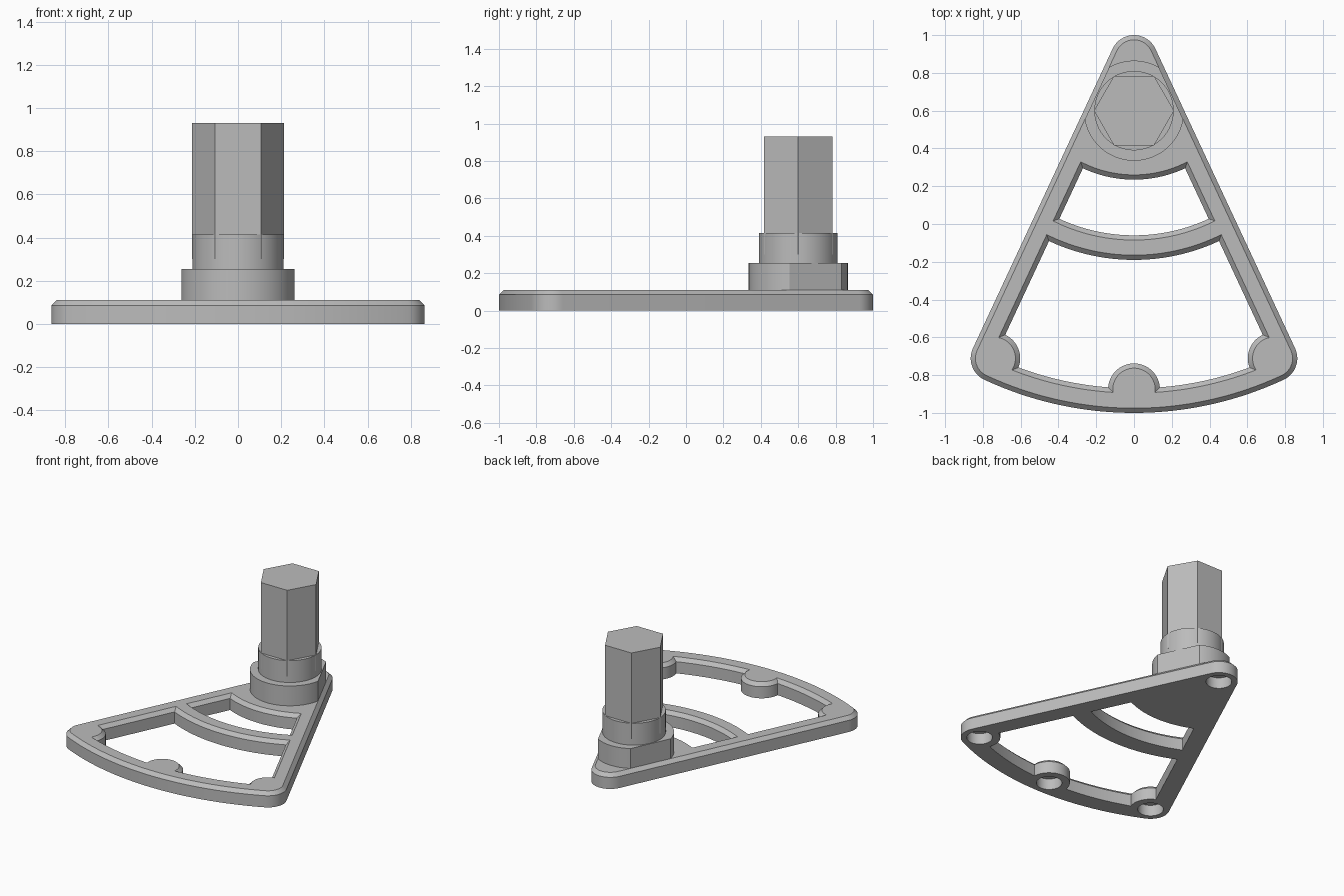
import bpy
from math import sin, cos, asin, radians, pi

cube = bpy.data.objects.get("Cube")
if cube:
    bpy.data.objects.remove(cube, do_unlink=True)

grey = bpy.data.materials.new("plain grey")
grey.use_nodes = True
colour = (0.5, 0.5, 0.5, 1)
grey.diffuse_color = colour
grey.node_tree.nodes["Principled BSDF"].inputs["Base Color"].default_value = colour

HALF = 25            # half angle of the fan
APEX = 0.875         # y of the fan's pivot point
ROUND = 0.125        # corner radius
RING = 1.75          # distance from the pivot to the mounting points
SHOULDER, TOP = 0.085, 0.11
BEVEL = TOP - SHOULDER
HUB_Y = 0.6


def arc(cx, cy, r, start, end, n):
    angles = [radians(start + (end - start) * i / n) for i in range(n + 1)]
    return [(cx + r * cos(a), cy + r * sin(a)) for a in angles]


def circle(cx, cy, r, n=64):
    return arc(cx, cy, r, 0, 360, n)[:-1]


def fan_outline(inset):
    """Rounded fan: tip arc, left corner, long front arc, right corner."""
    r = ROUND - inset
    x, y = RING * sin(radians(HALF)), APEX - RING * cos(radians(HALF))
    return (arc(0, APEX, r, HALF, 180 - HALF, 24)
            + arc(-x, y, r, 180 - HALF, 270 - HALF, 16)
            + arc(0, APEX, RING + r, 270 - HALF, 270 + HALF, 48)[1:-1]
            + arc(x, y, r, 270 + HALF, 360 + HALF, 16))


def window(inner, outer, grow):
    """Opening between two arcs, widened all round by grow."""
    r0, r1 = inner - grow, outer + grow
    h0, h1 = [HALF + asin(grow / r) * 180 / pi for r in (r0, r1)]
    return (arc(0, APEX, r1, 270 - h1, 270 + h1, 48)
            + arc(0, APEX, r0, 270 + h0, 270 - h0, 48))


def loft(name, layers):
    """Closed solid through matching outlines given as (height, points)."""
    n = len(layers[0][1])
    verts = [(x, y, z) for z, pts in layers for x, y in pts]
    faces = [list(range(n))[::-1], list(range(len(verts) - n, len(verts)))]
    for k in range(len(layers) - 1):
        for i in range(n):
            j = (i + 1) % n
            faces.append([k * n + i, k * n + j, (k + 1) * n + j, (k + 1) * n + i])
    mesh = bpy.data.meshes.new(name)
    mesh.from_pydata(verts, [], faces)
    mesh.materials.append(grey)
    obj = bpy.data.objects.new(name, mesh)
    bpy.context.collection.objects.link(obj)
    return obj


def combine(obj, tool, operation):
    mod = obj.modifiers.new("cut", 'BOOLEAN')
    mod.operation, mod.object, mod.solver = operation, tool, 'EXACT'
    bpy.context.view_layer.objects.active = obj
    bpy.ops.object.modifier_apply(modifier=mod.name)
    bpy.data.objects.remove(tool, do_unlink=True)


# Mounting points along the front arc
mounts = [(RING * sin(radians(a)), APEX - RING * cos(radians(a)))
          for a in (-HALF, 0, HALF)]

# Fan plate with a bevelled top rim
plate = loft("fan_plate", [(0, fan_outline(0)), (SHOULDER, fan_outline(0)),
                           (TOP, fan_outline(BEVEL))])

# Bevelled openings; round bosses are left standing in the front one
for inner, outer in ((0.64, 0.935), (1.065, 1.745)):
    cutter = loft("window_cutter", [(-0.05, window(inner, outer, 0)),
                                    (SHOULDER, window(inner, outer, 0)),
                                    (SHOULDER + 0.06, window(inner, outer, 0.06))])
    if outer > 1:
        for x, y in mounts:
            boss = loft("boss", [(-0.1, circle(x, y, 0.137)),
                                 (SHOULDER, circle(x, y, 0.137)),
                                 (SHOULDER + 0.1, circle(x, y, 0.037))])
            combine(cutter, boss, 'DIFFERENCE')
    combine(plate, cutter, 'DIFFERENCE')

# Blind round sockets in the underside
for x, y in mounts + [(0, APEX)]:
    socket = loft("socket", [(-0.05, circle(x, y, 0.085)), (0.08, circle(x, y, 0.085))])
    combine(plate, socket, 'DIFFERENCE')

# Hub base, trimmed to the flat of the plate
hub = loft("hub_base", [(0.1, circle(0, HUB_Y, 0.265, 96)),
                        (0.255, circle(0, HUB_Y, 0.265, 96))])
trim = loft("trim", [(0, fan_outline(BEVEL)), (0.4, fan_outline(BEVEL))])
combine(hub, trim, 'INTERSECT')

# Collar and hexagonal post
collar = loft("collar", [(0.25, circle(0, HUB_Y, 0.21, 96)),
                         (0.415, circle(0, HUB_Y, 0.21, 96))])
post = loft("hex_post", [(0.3, circle(0, HUB_Y, 0.212, 6)),
                         (0.93, circle(0, HUB_Y, 0.212, 6))])

for obj in (plate, hub, collar):
    bpy.ops.object.select_all(action='DESELECT')
    obj.select_set(True)
    bpy.context.view_layer.objects.active = obj
    bpy.ops.object.shade_smooth_by_angle(angle=radians(25))
